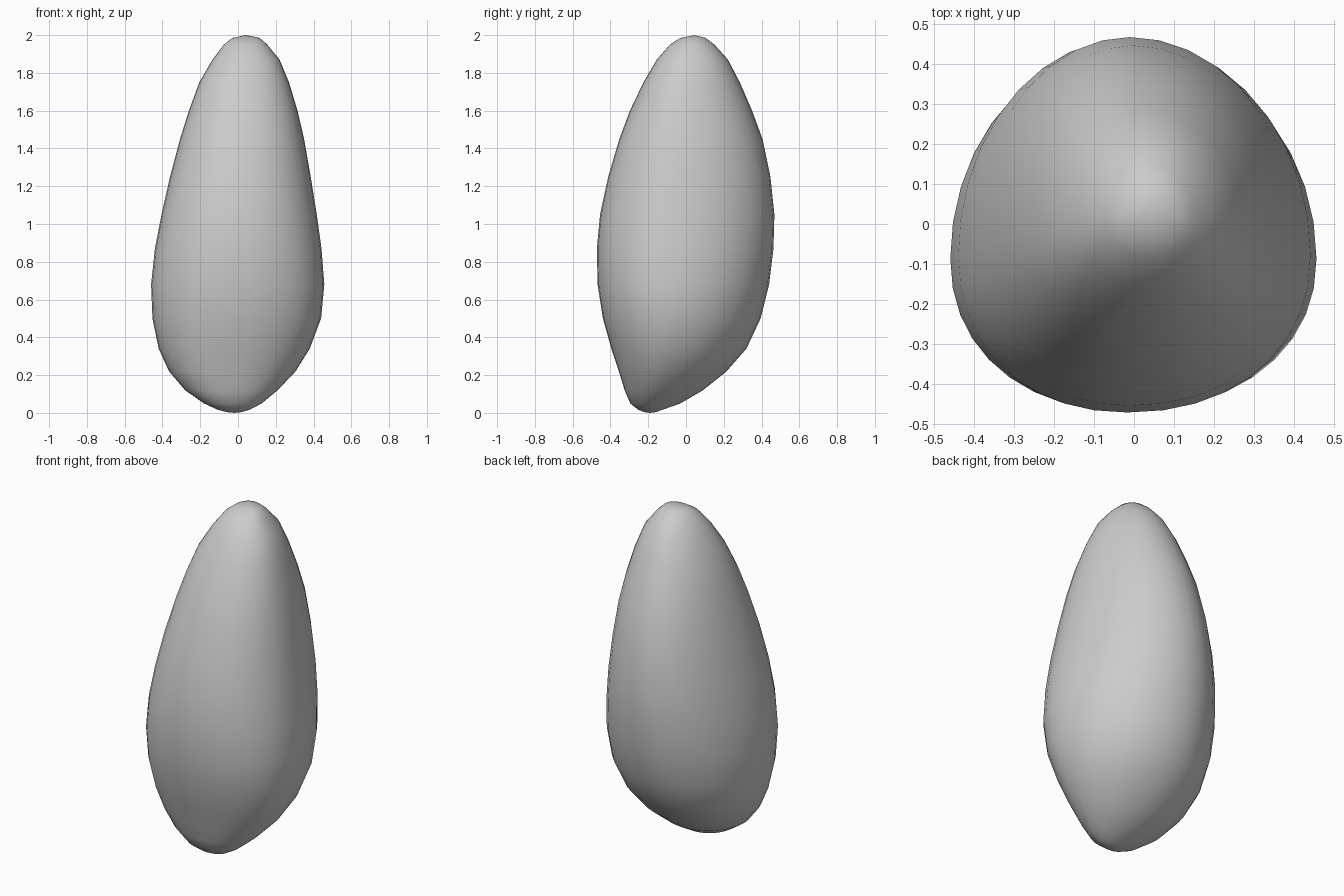
import bpy, bmesh
from math import sin, cos, pi

if "Cube" in bpy.data.objects:
    bpy.data.objects.remove(bpy.data.objects["Cube"])

SEGS = 36
# cross-sections from bottom to top: z, x min, x max, y min, y max
RINGS = [
    (0.004, -.06, .02, -.22, -.16),
    (0.018, -.11, .065, -.255, -.12),
    (0.05, -.18, .125, -.295, -.03),
    (0.12, -.28, .21, -.325, .09),
    (0.22, -.365, .305, -.355, .215),
    (0.34, -.42, .38, -.395, .32),
    (0.50, -.453, .44, -.44, .395),
    (0.68, -.46, .457, -.468, .44),
    (0.87, -.44, .442, -.472, .463),
    (1.05, -.405, .417, -.455, .468),
    (1.25, -.36, .385, -.412, .447),
    (1.45, -.307, .35, -.353, .405),
    (1.60, -.26, .315, -.297, .35),
    (1.75, -.205, .27, -.225, .285),
    (1.87, -.135, .22, -.155, .222),
    (1.95, -.075, .155, -.085, .15),
    (1.985, -.03, .115, -.03, .105),
]


def section(x0, x1, y0, y1):
    """Four quarter ellipses meeting off-centre, so the front is blunter."""
    px = (x0 + x1) / 2 - .02 * (x1 - x0)
    py = (y0 + y1) / 2 - .08 * (y1 - y0)
    for i in range(SEGS):
        c, s = cos(2 * pi * i / SEGS), sin(2 * pi * i / SEGS)
        e = .93 if s < 0 else 1
        c = abs(c) ** e * (1 if c > 0 else -1)
        s = abs(s) ** e * (1 if s > 0 else -1)
        yield (px + c * ((x1 - px) if c > 0 else (px - x0)),
               py + s * ((y1 - py) if s > 0 else (py - y0)))


# pebble body lofted through the sections
bm = bmesh.new()
loops = [[bm.verts.new((x, y, z)) for x, y in section(*ext)] for z, *ext in RINGS]
for a, b in zip(loops, loops[1:]):
    for i in range(SEGS):
        j = (i + 1) % SEGS
        bm.faces.new((a[i], a[j], b[j], b[i]))

# rounded tips
for loop, tip in ((loops[0], (-.02, -.19, 0)), (loops[-1], (.04, .045, 2))):
    v = bm.verts.new(tip)
    for i in range(SEGS):
        bm.faces.new((loop[i], loop[(i + 1) % SEGS], v))

bmesh.ops.recalc_face_normals(bm, faces=bm.faces)
for f in bm.faces:
    f.smooth = True
mesh = bpy.data.meshes.new("stone")
bm.to_mesh(mesh)
bm.free()
bpy.context.collection.objects.link(bpy.data.objects.new("stone", mesh))
